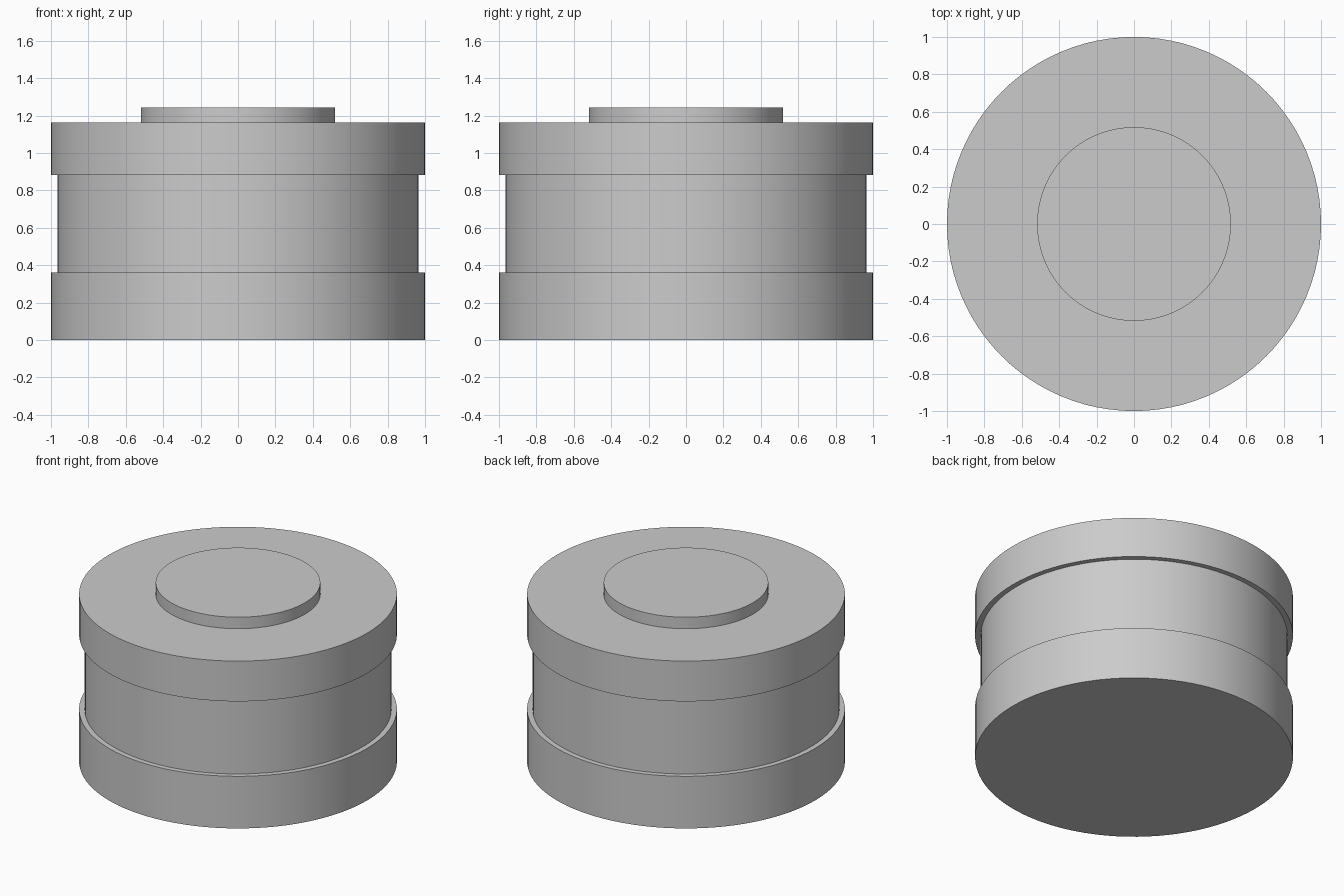
import bpy
import bmesh
import math
from mathutils import Matrix, Vector

cube = bpy.data.objects.get("Cube")
if cube:
    bpy.data.objects.remove(cube, do_unlink=True)

# Single plain metal colour
grey = bpy.data.materials.new("plain_grey")
grey.use_nodes = True
colour = (0.6, 0.6, 0.6, 1.0)
grey.diffuse_color = colour
grey.node_tree.nodes["Principled BSDF"].inputs["Base Color"].default_value = colour


def turned_part(name, profile, segments=96):
    """Spin a (radius, height) profile that starts and ends on the axis."""
    bm = bmesh.new()
    verts = [bm.verts.new((r, 0, z)) for r, z in profile]
    edges = [bm.edges.new(pair) for pair in zip(verts, verts[1:])]
    bmesh.ops.spin(bm, geom=verts + edges, cent=(0, 0, 0), axis=(0, 0, 1),
                   angle=math.tau, steps=segments, use_duplicate=False)
    bmesh.ops.remove_doubles(bm, verts=bm.verts[:], dist=0.0001)
    bmesh.ops.recalc_face_normals(bm, faces=bm.faces[:])
    mesh = bpy.data.meshes.new(name)
    bm.to_mesh(mesh)
    bm.free()
    mesh.materials.append(grey)
    obj = bpy.data.objects.new(name, mesh)
    bpy.context.collection.objects.link(obj)
    bpy.ops.object.select_all(action="DESELECT")
    obj.select_set(True)
    bpy.context.view_layer.objects.active = obj
    bpy.ops.object.shade_smooth_by_angle(angle=math.radians(30))
    return obj


# Lower flange, recessed waist, upper flange and raised centre boss
rim, waist, boss = 1.0, 0.965, 0.518
turned_part("turned_body", [
    (0, 0), (rim, 0), (rim, 0.362),
    (waist, 0.362), (waist, 0.882),
    (rim, 0.882), (rim, 1.162),
    (boss, 1.162), (boss, 1.242), (0, 1.242),
])
